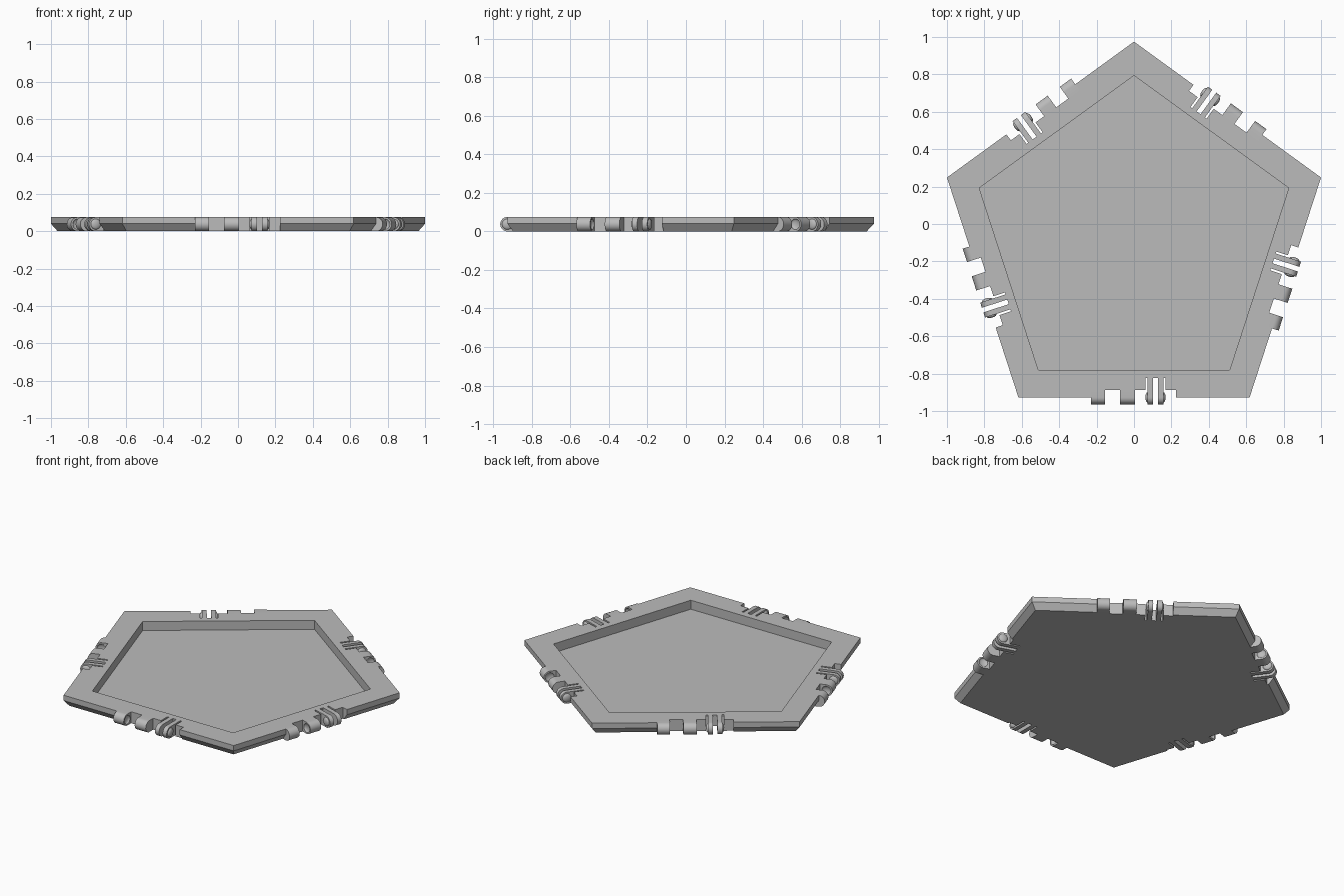
import bpy
import bmesh
from math import sin, cos, pi, radians
from mathutils import Matrix, Vector

cube = bpy.data.objects.get("Cube")
if cube:
    bpy.data.objects.remove(cube, do_unlink=True)

SIDES = 5
HEIGHT = 0.075
RADIUS = 1 / sin(radians(72))         # outer corner radius of the plate
APOTHEM = RADIUS * cos(pi / SIDES)
CENTRE = Vector((0, 0.975 - RADIUS, 0))
NOTCH, SLOT = APOTHEM - 0.04, APOTHEM - 0.105
PIN_Z = HEIGHT / 2

grey = bpy.data.materials.new("light grey")
grey.diffuse_color = (0.5, 0.5, 0.5, 1)
grey.use_nodes = True
grey.node_tree.nodes["Principled BSDF"].inputs["Base Color"].default_value = grey.diffuse_color


def add_object(name, mesh, turn=0):
    obj = bpy.data.objects.new(name, mesh)
    obj.matrix_world = Matrix.Translation(CENTRE) @ Matrix.Rotation(turn, 4, "Z")
    bpy.context.collection.objects.link(obj)
    return obj


def to_mesh(bm, name):
    bmesh.ops.recalc_face_normals(bm, faces=bm.faces)
    mesh = bpy.data.meshes.new(name)
    bm.to_mesh(mesh)
    bm.free()
    mesh.materials.append(grey)
    return mesh


def extrude_polygon(bm, points, offset):
    face = bm.faces.new([bm.verts.new(p) for p in points])
    new = bmesh.ops.extrude_face_region(bm, geom=[face])["geom"]
    bmesh.ops.translate(bm, vec=offset, verts=[v for v in new if isinstance(v, bmesh.types.BMVert)])


def add_dome(bm, x):
    """Shallow rounded pin centred on the hinge axis."""
    place = Matrix.Translation((x, -APOTHEM, PIN_Z)) @ Matrix.Rotation(pi / 2, 4, "Y")
    bmesh.ops.create_uvsphere(bm, u_segments=24, v_segments=12, radius=1,
                              matrix=place @ Matrix.Diagonal((0.028, 0.028, 0.012, 1)))


def hinge_bar(bm, x0, x1, back):
    """Round-nosed bar reaching out from the plate to the hinge axis."""
    arc = [radians(-90 - 180 * i / 16) for i in range(17)]
    points = [(x0, -back, 0)]
    points += [(x0, -APOTHEM + PIN_Z * cos(a), PIN_Z + PIN_Z * sin(a)) for a in arc]
    points += [(x0, -back, HEIGHT)]
    extrude_polygon(bm, points, (x1 - x0, 0, 0))


def cut(obj, cutter):
    """Subtract the cutter, bake the result and discard the cutter."""
    mod = obj.modifiers.new("cut", "BOOLEAN")
    mod.operation = "DIFFERENCE"
    mod.solver = "EXACT"
    mod.object = cutter
    cutter.hide_render = True
    bpy.context.view_layer.update()
    baked = bpy.data.meshes.new_from_object(obj.evaluated_get(bpy.context.evaluated_depsgraph_get()))
    obj.modifiers.clear()
    obj.data = baked
    bpy.data.objects.remove(cutter, do_unlink=True)


def smooth(obj):
    bpy.ops.object.select_all(action="DESELECT")
    obj.select_set(True)
    bpy.context.view_layer.objects.active = obj
    bpy.ops.object.shade_smooth_by_angle(angle=radians(30))


# Pentagon tray: chamfered underside, flat rim and sunken floor
bm = bmesh.new()
rings = []
for radius, z in ((RADIUS - 0.037, 0), (RADIUS, 0.04), (RADIUS, HEIGHT), (0.87, HEIGHT), (0.87, 0.016)):
    angles = [pi / 2 + 2 * pi * i / SIDES for i in range(SIDES)]
    rings.append([bm.verts.new((radius * cos(a), radius * sin(a), z)) for a in angles])
for low, high in zip(rings, rings[1:]):
    for i in range(SIDES):
        j = (i + 1) % SIDES
        bm.faces.new((low[i], low[j], high[j], high[i]))
bm.faces.new(rings[0])
bm.faces.new(rings[-1])
tray = add_object("pentagon_tray", to_mesh(bm, "pentagon_tray"))

# Hinge recess with a deeper slot around the prongs, on every edge
outline = [(-0.23, 1), (-0.23, NOTCH), (0.062, NOTCH), (0.062, SLOT),
           (0.168, SLOT), (0.168, NOTCH), (0.225, NOTCH), (0.225, 1)]
bm = bmesh.new()
for side in range(SIDES):
    turn = Matrix.Rotation(2 * pi * side / SIDES, 4, "Z")
    extrude_polygon(bm, [turn @ Vector((x, -y, -0.1)) for x, y in outline], (0, 0, 0.3))
cut(tray, add_object("recess_cutter", to_mesh(bm, "recess_cutter")))

# Pair of knuckles with sockets facing each other
bm = bmesh.new()
hinge_bar(bm, -0.23, -0.155, NOTCH)
hinge_bar(bm, -0.075, 0.005, NOTCH)
knuckles = add_object("hinge_knuckles_1", to_mesh(bm, "hinge_knuckles"))
bm = bmesh.new()
add_dome(bm, -0.155)
add_dome(bm, -0.075)
cut(knuckles, add_object("socket_cutter", to_mesh(bm, "socket_cutter")))
smooth(knuckles)

# Pair of flexible prongs with snap pins on their outer sides
bm = bmesh.new()
hinge_bar(bm, 0.073, 0.102, SLOT)
hinge_bar(bm, 0.128, 0.157, SLOT)
add_dome(bm, 0.073)
add_dome(bm, 0.157)
prongs = add_object("hinge_prongs_1", to_mesh(bm, "hinge_prongs"))
smooth(prongs)

# Repeat the hinge on the other edges
for side in range(1, SIDES):
    turn = 2 * pi * side / SIDES
    add_object(f"hinge_knuckles_{side + 1}", knuckles.data, turn)
    add_object(f"hinge_prongs_{side + 1}", prongs.data, turn)
